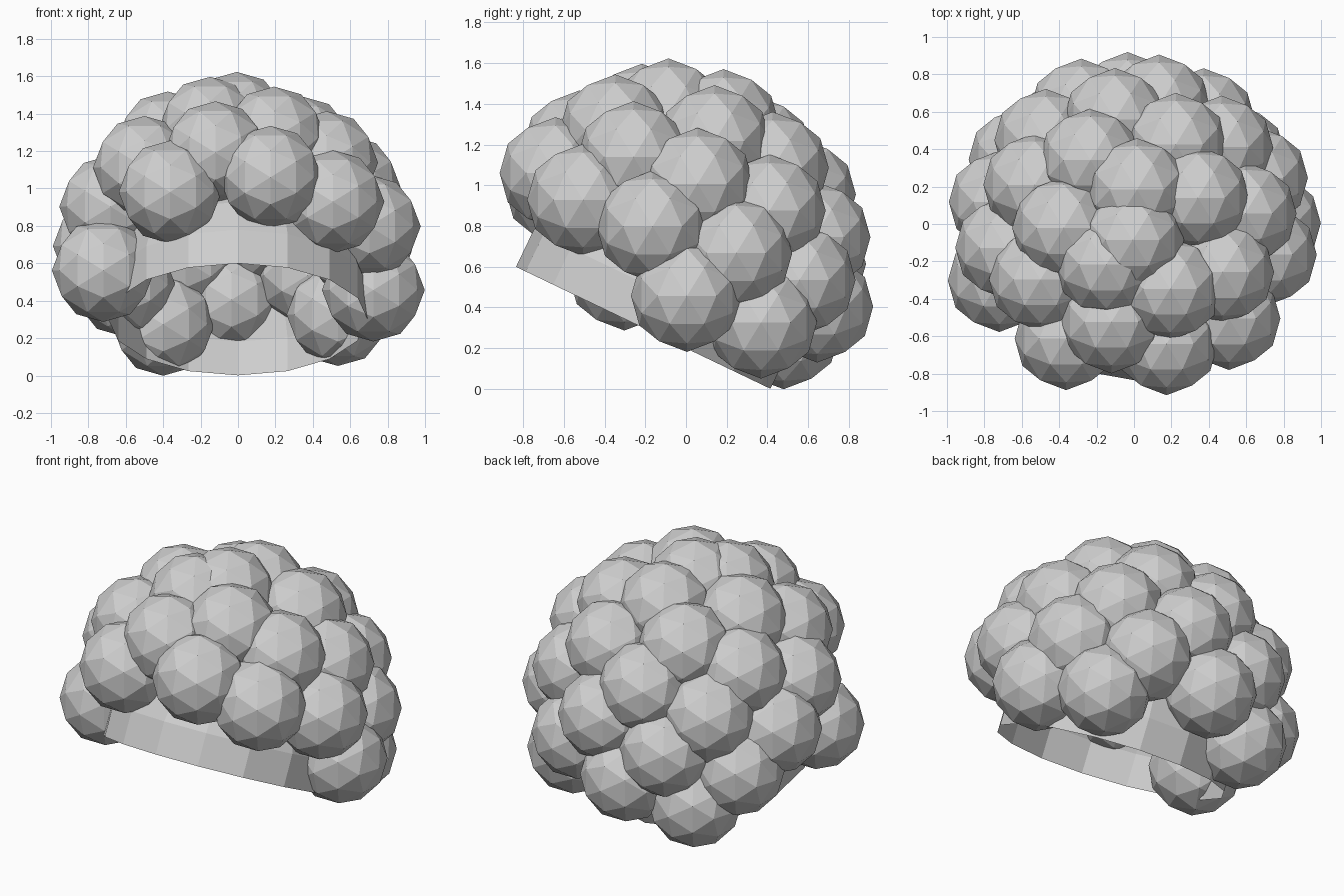
import bpy, bmesh, math
from mathutils import Matrix, Vector

cube = bpy.data.objects.get("Cube")
if cube:
    bpy.data.objects.remove(cube)

# Single flat grey
grey = bpy.data.materials.new("light_grey")
grey.use_nodes = True
colour = (0.62, 0.62, 0.62, 1)
grey.diffuse_color = colour
grey.node_tree.nodes["Principled BSDF"].inputs["Base Color"].default_value = colour


def add_object(name, bm, matrix):
    mesh = bpy.data.meshes.new(name)
    bm.to_mesh(mesh)
    bm.free()
    mesh.materials.append(grey)
    obj = bpy.data.objects.new(name, mesh)
    obj.matrix_world = matrix
    bpy.context.collection.objects.link(obj)
    return obj


# Inner cap: open ball cut just below its middle, tipped back
SEGMENTS, RINGS, CAP_RADIUS = 16, 11, 0.7
bm = bmesh.new()
bmesh.ops.create_uvsphere(bm, u_segments=SEGMENTS, v_segments=RINGS, radius=CAP_RADIUS)
lower = [v for v in bm.verts if v.co.z < -0.2 * CAP_RADIUS]
bmesh.ops.delete(bm, geom=lower, context="VERTS")
tilt = Matrix.Rotation(math.radians(-25.6), 4, "X")
add_object("inner_cap", bm, Matrix.Translation((0, -0.167, 0.39)) @ tilt)

# Curls: faceted balls on a golden-angle spiral over an ellipsoid
CENTRE = Vector((-0.007, -0.086, 0.575))
SIZE = Vector((0.745, 0.749, 0.773))
COUNT, CURL_RADIUS = 60, 0.275
TURN = math.radians(137.44)
edge_up = Matrix.Rotation(-math.atan(2 / (1 + math.sqrt(5))), 4, "Y")


def is_hair(front, height):
    """Leave the face and the neck open."""
    if front > 0.36:
        return height > 0.4
    return height > 0.3 * front - 0.2


for i in range(COUNT):
    height = 1 - 2 * i / (COUNT - 1)
    ring = math.sqrt(max(0, 1 - height * height))
    way = Vector((ring * math.cos(TURN * i), -ring * math.sin(TURN * i), height))
    if not is_hair(-way.y, height):
        continue
    bm = bmesh.new()
    bmesh.ops.create_icosphere(bm, subdivisions=2, radius=CURL_RADIUS, matrix=edge_up)
    add_object(f"curl_{i}", bm, Matrix.Translation(CENTRE + way * SIZE))
